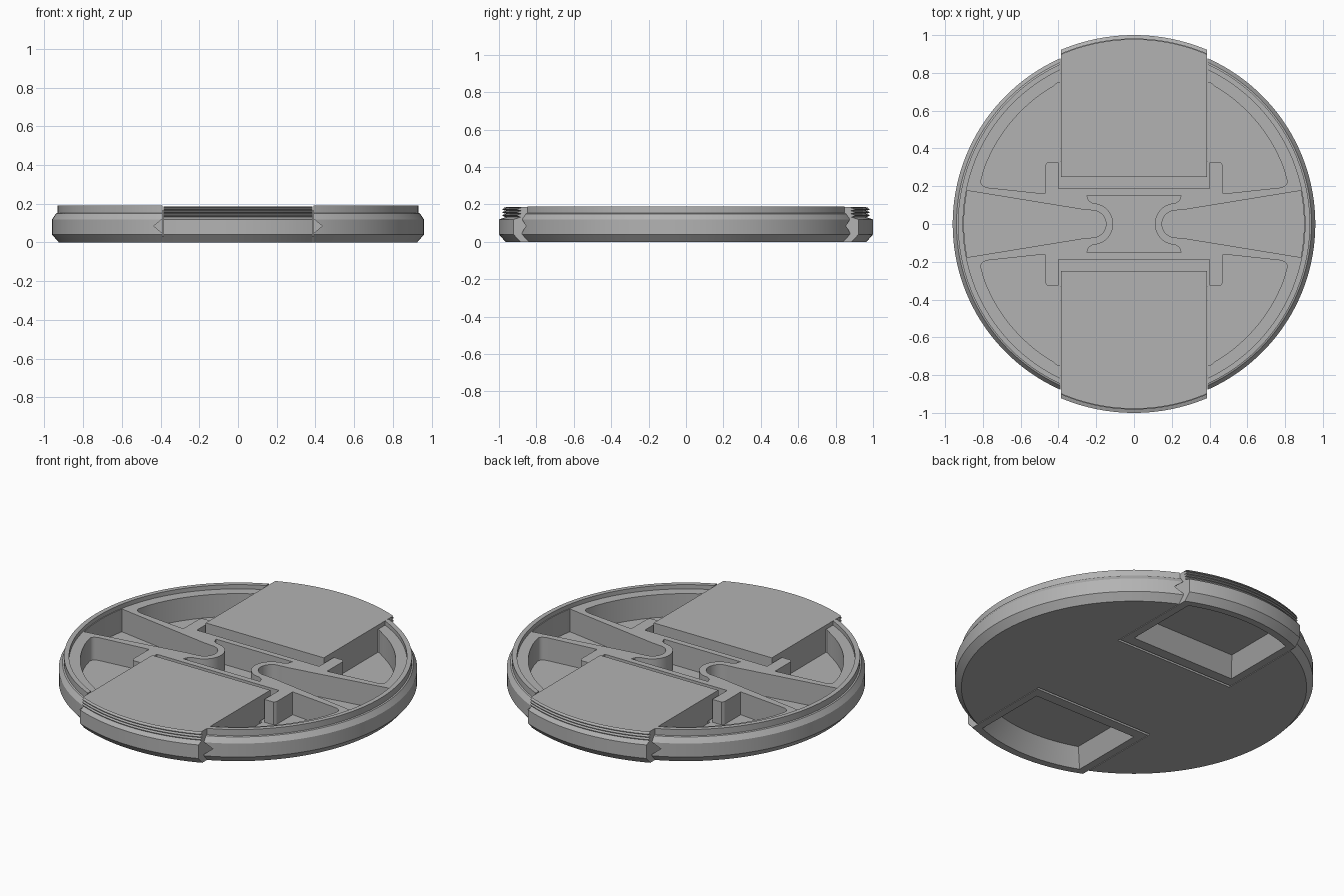
import bpy, bmesh
from math import sin, cos, pi, asin, sqrt, radians

cube = bpy.data.objects.get("Cube")
if cube:
    bpy.data.objects.remove(cube)

grey = bpy.data.materials.new("grey plastic")
grey.use_nodes = True
grey.diffuse_color = (0.45, 0.45, 0.45, 1)
grey.node_tree.nodes["Principled BSDF"].inputs["Base Color"].default_value = (0.45, 0.45, 0.45, 1)


def loft(name, layers):
    """Closed solid through matching outlines, given as (z, points)."""
    bm = bmesh.new()
    rings = [[bm.verts.new((x, y, z)) for x, y in pts] for z, pts in layers]
    for a, b in zip(rings, rings[1:]):
        for i in range(len(a)):
            j = (i + 1) % len(a)
            bm.faces.new((a[i], a[j], b[j], b[i]))
    bm.faces.new(rings[0])
    bm.faces.new(rings[-1])
    bmesh.ops.recalc_face_normals(bm, faces=bm.faces)
    me = bpy.data.meshes.new(name)
    bm.to_mesh(me)
    bm.free()
    ob = bpy.data.objects.new(name, me)
    bpy.context.collection.objects.link(ob)
    me.materials.append(grey)
    return ob


def cut(target, layers):
    """Subtract a lofted solid and discard the cutter."""
    cutter = loft("cutter", layers)
    cutter.hide_render = True
    mod = target.modifiers.new("cut", 'BOOLEAN')
    mod.operation, mod.solver, mod.object = 'DIFFERENCE', 'EXACT', cutter
    bpy.context.view_layer.update()
    result = target.evaluated_get(bpy.context.evaluated_depsgraph_get())
    me = bpy.data.meshes.new_from_object(result)
    target.modifiers.clear()
    target.data = me
    bpy.data.objects.remove(cutter)


def arc(r, a0, a1, n=24, cx=0, cy=0):
    return [(cx + r * cos(radians(a0 + (a1 - a0) * i / n)),
             cy + r * sin(radians(a0 + (a1 - a0) * i / n))) for i in range(n + 1)]


def flip(pts, sx, sy):
    return [(x * sx, y * sy) for x, y in pts]


def prism(pts, z0=0.03, z1=0.3):
    return [(z0, pts), (z1, pts)]


def rounded(p, corner, q, n=6):
    """Curve from p to q bending round a corner."""
    return [tuple((1 - t) ** 2 * a + 2 * t * (1 - t) * b + t * t * c
                  for a, b, c in zip(p, corner, q)) for t in [i / n for i in range(n + 1)]]


def box(x, y0, y1):
    return [(-x, y0), (x, y0), (x, y1), (-x, y1)]


def circle(r):
    return arc(r, 0, 360, 144)[:-1]


# Cap body: chamfered disc with a raised rim
body = loft("cap_body", [(0, circle(0.925)), (0.04, circle(0.96)), (0.12, circle(0.96)),
                         (0.15, circle(0.94)), (0.153, circle(0.932)), (0.19, circle(0.932))])
cut(body, prism(circle(0.905), 0.165))

# Four pockets beside the clips
pocket = (rounded((0.385, 0.73), (0.385, 0.77), (0.43, 0.727))
          + arc(0.845, 58, 20)
          + rounded((0.81, 0.23), (0.815, 0.2), (0.77, 0.192))
          + [(0.47, 0.16), (0.47, 0.31), (0.46, 0.325), (0.385, 0.325)])

# Two flared troughs with round inner ends, set between thin walls
trough = arc(0.9, -11.3, 11.3) + [(0.28, 0.078)] + arc(0.072, 90, 270, 20, 0.22) + [(0.28, -0.078)]
for sx in (1, -1):
    cut(body, prism(flip(trough, sx, 1)))
    for sy in (1, -1):
        cut(body, prism(flip(pocket, sx, sy)))

# Middle well between the round trough ends
half_well = [(0.25, 0.152), (0.24, 0.125)] + arc(0.11, 90, 270, 20, 0.22) + [(0.24, -0.125), (0.25, -0.152)]
cut(body, prism(half_well + flip(half_well, -1, -1)))

for sy in (1, -1):
    # Clip slot, spring channel and notches in the rim ends
    cut(body, prism(flip(box(0.39, 0.33, 1.1), 1, sy), -0.1))
    cut(body, prism(flip(box(0.4, 0.187, 0.335), 1, sy)))
    for sx in (1, -1):
        wedge = [(0.04, 0.381), (0.085, 0.435), (0.13, 0.381)]
        cut(body, [(z, flip([(0.38, 0.8), (x, 0.8), (x, 1.05), (0.38, 1.05)], sx, sy)) for z, x in wedge])


def clip_outline(r, x, y0):
    a = 90 - math_deg(asin(x / r))
    return [(-x, y0), (x, y0)] + arc(r, a, 180 - a, 32)


def math_deg(a):
    return a * 180 / pi


# Sliding clips with ridged outer edge and a finger recess underneath
profile = [(0, 0.965, 0.345), (0.04, 1, 0.345), (0.041, 1, 0.25), (0.12, 1, 0.25), (0.132, 0.965, 0.25)]
for k in range(3):
    z = 0.134 + 0.016 * k
    profile += [(z + 0.006, 0.982, 0.25), (z + 0.01, 0.982, 0.25), (z + 0.016, 0.962, 0.25)]
profile += [(0.187, 0.978, 0.25)]
for name, sy in (("front_clip", -1), ("back_clip", 1)):
    clip = loft(name, [(z, flip(clip_outline(r, 0.386, y0), 1, sy)) for z, r, y0 in profile])
    cut(clip, [(z, flip(clip_outline(r, x, y0), 1, sy)) for z, r, x, y0 in
               ((-0.01, 0.93, 0.345, 0.4), (0.1, 0.86, 0.29, 0.47))])

# Smooth curves, crisp edges
bpy.ops.object.select_all(action='DESELECT')
for ob in bpy.context.collection.objects:
    if ob.type == 'MESH':
        ob.select_set(True)
        bpy.context.view_layer.objects.active = ob
bpy.ops.object.shade_smooth_by_angle(angle=radians(25))
